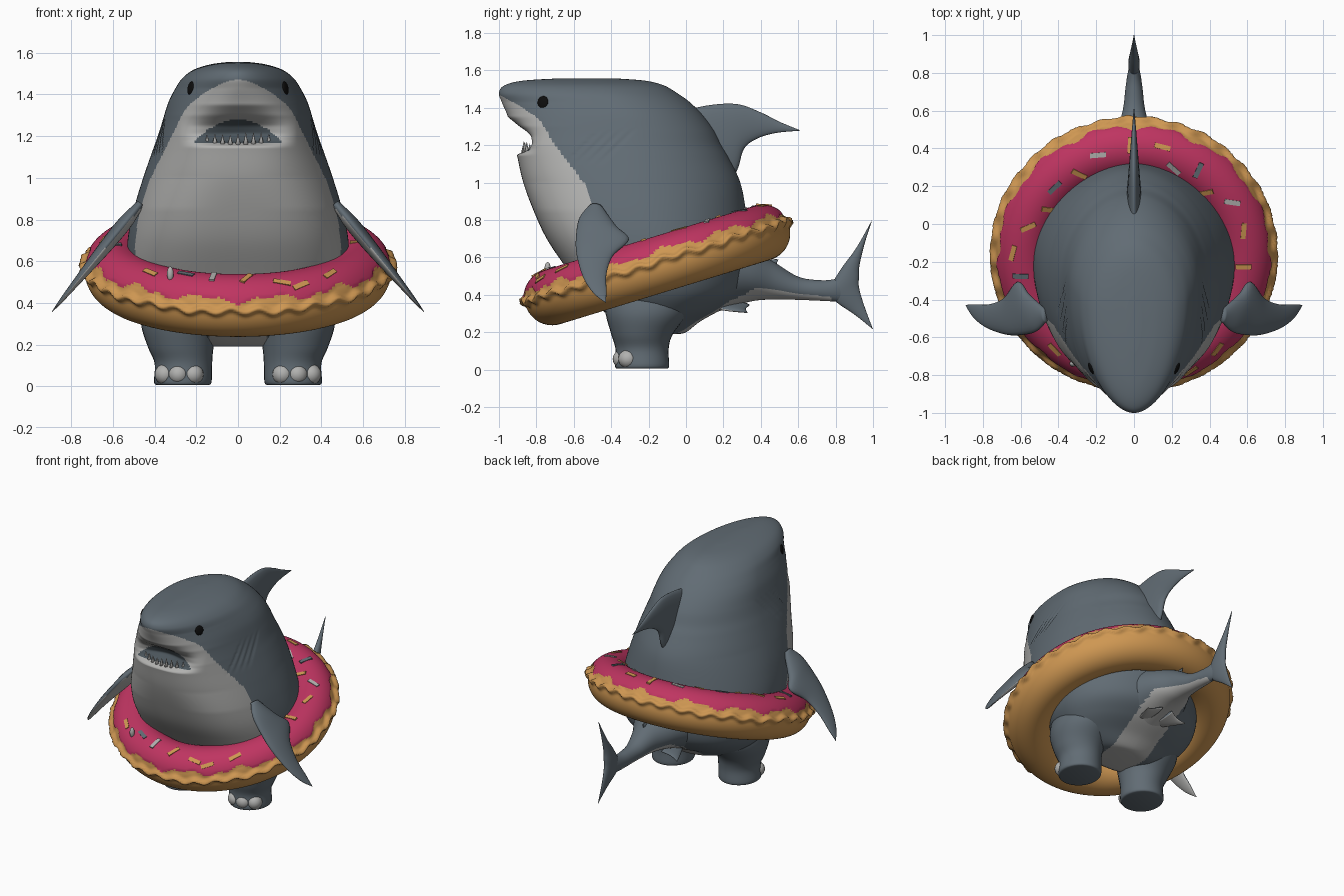
import bpy, bmesh, math, random
from mathutils import Vector, Matrix
from mathutils.bvhtree import BVHTree

if "Cube" in bpy.data.objects:
    bpy.data.objects.remove(bpy.data.objects["Cube"])
random.seed(4)


def material(name, r, g, b):
    m = bpy.data.materials.new(name)
    m.use_nodes = True
    m.diffuse_color = (r, g, b, 1)
    bsdf = m.node_tree.nodes["Principled BSDF"]
    bsdf.inputs["Base Color"].default_value = (r, g, b, 1)
    bsdf.inputs["Roughness"].default_value = 0.7
    return m


slate = material("slate grey", .12, .15, .175)
pale = material("pale grey", .44, .44, .43)
mouth_dark = material("mouth grey", .07, .09, .105)
black = material("eye black", .004, .004, .004)
pink = material("pink icing", .52, .035, .12)
dough = material("tan dough", .62, .31, .085)


def finish(name, bm, mats, rule=None):
    """Turn a bmesh into a smooth object, choosing a material per face."""
    bmesh.ops.recalc_face_normals(bm, faces=bm.faces)
    bm.normal_update()
    for f in bm.faces:
        f.smooth = True
        if rule:
            f.material_index = rule(f.calc_center_median(), f.normal)
    me = bpy.data.meshes.new(name)
    bm.to_mesh(me)
    bm.free()
    for m in mats:
        me.materials.append(m)
    ob = bpy.data.objects.new(name, me)
    bpy.context.collection.objects.link(ob)
    return ob


def resample(rows, n):
    """Smooth interpolation through rows of numbers."""
    out = []
    for i in range(len(rows) - 1):
        a, b = rows[max(i - 1, 0)], rows[i]
        c, d = rows[i + 1], rows[min(i + 2, len(rows) - 1)]
        for k in range(n):
            t = k / n
            out.append([q + t / 2 * (r - p + t * (2 * p - 5 * q + 4 * r - s + t * (3 * (q - r) + s - p)))
                        for p, q, r, s in zip(a, b, c, d)])
    return out + [list(rows[-1])]


def loft(name, rings, mats, rule=None, closed=False):
    bm = bmesh.new()
    loops = [[bm.verts.new(p) for p in ring] for ring in rings]
    n = len(loops[0])
    for a, b in zip(loops, loops[1:] + loops[:1] if closed else loops[1:]):
        for j in range(n):
            k = (j + 1) % n
            bm.faces.new((a[j], a[k], b[k], b[j]))
    if not closed:
        bm.faces.new(loops[0])
        bm.faces.new(loops[-1])
    return finish(name, bm, mats, rule)


def ellipse(centre, a, b, n=24):
    angles = [math.tau * i / n for i in range(n)]
    return [Vector(centre) + Vector(a) * math.cos(t) + Vector(b) * math.sin(t) for t in angles]


def fin(name, rows, place, normal, mats, rule=None):
    """Rows: leading edge point, trailing edge point, half thickness."""
    rings = []
    for l0, l1, t0, t1, th in resample(rows, 6):
        lead, trail = Vector(place(l0, l1)), Vector(place(t0, t1))
        rings.append(ellipse((lead + trail) / 2, (trail - lead) / 2, Vector(normal).normalized() * max(th, .001)))
    return loft(name, rings, mats, rule)


def ball(name, matrix, mat):
    bm = bmesh.new()
    bmesh.ops.create_uvsphere(bm, u_segments=20, v_segments=12, radius=1, matrix=matrix)
    return finish(name, bm, [mat])


# Body: horizontal slices (height, front, back, half width)
slices = resample([
    (.19, -.25, -.05, .1), (.2, -.3, 0, .22), (.26, -.38, .08, .36), (.33, -.46, .2, .44),
    (.42, -.55, .3, .5), (.55, -.645, .33, .535), (.7, -.745, .335, .53), (.85, -.815, .32, .5),
    (1, -.87, .29, .455), (1.13, -.9, .23, .41), (1.2, -.915, .19, .385), (1.28, -.93, .15, .36),
    (1.36, -.955, .09, .335), (1.43, -.985, .02, .3), (1.48, -1, -.05, .265), (1.52, -.97, -.12, .21),
    (1.545, -.87, -.22, .13), (1.557, -.68, -.38, .04)], 10)
mouth_depth = [(1.15, 0), (1.18, .09), (1.21, .13), (1.25, .115), (1.3, .045), (1.35, 0)]
belly_edge = [(.4, -.5), (.6, -.42), (.87, -.5), (.96, -.52), (1.07, -.6), (1.2, -.7), (1.34, -.785), (1.41, -.89), (1.47, -1)]
roundness = [(.1, .65), (.85, .65), (1, .77), (1.2, .7), (1.3, .75), (1.43, 1.08), (1.6, 1.1)]


def lookup(table, z):
    for (z0, v0), (z1, v1) in zip(table, table[1:]):
        if z0 <= z <= z1:
            return v0 + (v1 - v0) * (z - z0) / (z1 - z0)
    return None


def skin(row, t):
    z, front, back, half = row
    w = .5 - .1 * min(max((z - 1) / .4, 0), 1)
    mid = w * front + (1 - w) * back
    s, c = math.sin(t), math.cos(t)
    e = 1.08 if c < 0 else lookup(roundness, z)
    x = half * math.copysign(abs(s) ** e, s)
    y = mid + c * ((front - mid) if c > 0 else (mid - back))
    if c > 0:  # mouth hollow
        y += (lookup(mouth_depth, z) or 0) * max(0, 1 - (x / .28) ** 2) ** 1.5
    u, v = y + .45 - (z - 1.19), z - 1.19  # gill creases
    if abs(u) < .11 and abs(v) < .1:
        x *= 1 - .016 * max(0, math.sin(u * math.tau / .06)) * (1 - (v / .1) ** 2)
    return Vector((x, y, z))


def body_rule(p, n):
    if p.y < -.6 and abs(p.x) < .21 and 1.168 < p.z < 1.175 + .105 * (1 - (p.x / .21) ** 2):
        return 2
    edge = lookup(belly_edge, p.z)
    if edge is not None and p.y < edge and p.z > .45:
        return 1
    return int(p.z < .45 and abs(p.x) < .14 and n.z < -.2)


cols = 240
body = loft("body", [[skin(r, math.tau * i / cols) for i in range(cols)] for r in slices],
            [slate, pale, mouth_dark], body_rule)

# Tail stalk: ellipses along y (y, height, half width, half height)
tail_rows = [(-.3, .42, .36, .2), (-.1, .45, .36, .24), (.05, .48, .32, .215), (.2, .5, .25, .18), (.35, .5, .17, .135),
             (.47, .475, .1, .1), (.6, .435, .06, .062), (.72, .423, .045, .055), (.8, .425, .033, .06), (.88, .44, .012, .07)]
loft("tail_stalk", [ellipse((0, y, z), (w, 0, 0), (0, 0, h), 64) for y, z, w, h in resample(tail_rows, 10)],
     [slate, pale], lambda p, n: int(n.z < -.45 and abs(p.x) < .14 and p.y < .78))


# Fins on the centre line
def upright(y, z):
    return (0, y, z)


fin("dorsal_fin", [(-.1, 1.36, .2, .93, .045), (.1, 1.41, .275, 1.07, .036), (.27, 1.42, .31, 1.18, .028),
                   (.4, 1.375, .38, 1.235, .02), (.5, 1.325, .48, 1.265, .012), (.61, 1.28, .605, 1.277, .002)],
    upright, (1, 0, 0), [slate])
fin("tail_fin", [(1, .215, .998, .22, .002), (.9, .295, .95, .35, .012), (.8, .365, .925, .44, .025),
                 (.77, .43, .925, .5, .03), (.83, .54, .928, .56, .025), (.91, .65, .957, .68, .014), (.995, .8, .994, .796, .002)],
    upright, (1, 0, 0), [slate])
fin("small_tail_fin", [(.38, .54, .5, .5, .016), (.45, .585, .485, .555, .01), (.495, .59, .492, .585, .001)],
    upright, (1, 0, 0), [slate])

# Paired parts
tree = BVHTree.FromPolygons([v.co for v in body.data.vertices], [p.vertices for p in body.data.polygons])
for side, s in (("left", 1), ("right", -1)):
    fin(side + "_flipper", [(.465, -.515, .47, -.45, .02), (.52, -.57, .56, -.37, .034), (.6, -.588, .615, -.305, .034),
                            (.68, -.585, .685, -.39, .028), (.78, -.55, .765, -.425, .018), (.85, -.495, .84, -.425, .01),
                            (.892, -.43, .887, -.428, .002)],
        lambda x, y: (s * x, y, .86 - 1.22 * (x - .48)), (1.22 * s, 0, 1), [slate, pale],
        lambda p, n: int(n.z < -.3))
    fin(side + "_pelvic_fin", [(.04, .1, .04, .34, .02), (.1, .18, .1, .32, .014), (.16, .325, .157, .33, .002)],
        lambda x, y: (s * x, y, .36 - .35 * x), (.35 * s, 0, 1), [slate, pale],
        lambda p, n: int(n.z < 0))
    # Leg: height, centre x, centre y, half width, half depth
    leg_rows = [(.005, .265, -.235, .12, .13), (.02, .265, -.235, .138, .145), (.11, .262, -.235, .138, .142),
                (.19, .275, -.235, .158, .165), (.3, .28, -.21, .185, .22), (.42, .25, -.19, .2, .25)]
    loft(side + "_leg", [ellipse((s * x, y, z), (a, 0, 0), (0, b, 0), 32) for z, x, y, a, b in resample(leg_rows, 5)], [slate])
    for i, (x, y) in enumerate(((.215, -.335), (.285, -.34), (.35, -.31))):
        ball(f"{side}_toe_{i}", Matrix.Translation((s * x, y, .057)) @ Matrix.Diagonal((.05, .052, .05, 1)), pale)
    # Eye pressed onto the head
    hit, normal, _, _ = tree.ray_cast(Vector((s * 2, -.765, 1.43)), Vector((-s, 0, 0)))
    turn = normal.to_track_quat('Z', 'Y').to_matrix().to_4x4()
    ball(side + "_eye", Matrix.Translation(hit) @ turn @ Matrix.Diagonal((.031, .033, .01, 1)), black)

# Lower teeth along the lip
bm = bmesh.new()
lip = [r for r in slices if r[0] > 1.15][0]
for i in range(11):
    x = -.185 + .037 * i
    p = skin(lip, math.asin(x / lip[3]))
    h = random.uniform(.05, .065)
    bmesh.ops.create_cone(bm, segments=8, radius1=.014, radius2=.001, depth=h, cap_ends=True,
                          matrix=Matrix.Translation((x, p.y + .022, 1.155 + h / 2)))
finish("lower_teeth", bm, [pale])

# Swim ring: tilted tube with icing on top and a wavy frill outside
tilt = Matrix.Translation((0, -.153, .557)) @ Matrix.Rotation(math.radians(17), 4, 'X')
major, minor = .588, .148


def icing_edge(t):
    return .5 + .1 * math.sin(13 * t) + .06 * math.sin(29 * t)


def ring_point(t, phi):
    wave = .14 + .07 * math.sin(34 * t) + .03 * math.sin(11 * t)
    r = minor + .03 * math.exp(-((phi - wave) / .1) ** 2)
    if icing_edge(t) < phi < math.pi + .3:
        r += .005
    d = major + r * math.cos(phi)
    return Vector((d * math.cos(t), d * math.sin(t), r * math.sin(phi)))


def ring_rule(p, n):
    q = tilt.inverted() @ p
    t = math.atan2(q.y, q.x)
    phi = math.atan2(q.z, math.hypot(q.x, q.y) - major)
    return int(phi > icing_edge(t) or phi < -2.85)


phis = [-math.pi / 2 + math.tau * j / 90 for j in range(90)]
loft("swim_ring", [[tilt @ ring_point(math.tau * i / 360, f) for f in phis] for i in range(360)],
     [dough, pink], ring_rule, closed=True)

# Sprinkles lying flat on the icing: x and y in hundredths, colour, angle
bm = bmesh.new()
P, T, S = range(3)
spots = [(-19, 37, P, 5), (-29, 27, T, -30), (-42, 20, S, 45), (-45, 8, T, -15), (-56, -1, T, 25), (-64, -15, T, 75),
         (-60, -27, S, 0), (-2, 42, T, 90), (15, 41, T, -15), (21, 30, P, -45), (34, 29, S, 65), (38, 17, T, 20),
         (52, 12, P, -10), (58, -3, T, 85), (58, -22, T, 0), (44, -66, T, 60), (30, -78, T, 45), (-42, -66, T, -50),
         (4, -78, T, 60), (21, -79, T, -5), (-12, -76, P, 80), (-25, -72, S, -30)]
for x, y, kind, turn in spots:
    x, v = x / 100, (y / 100 + .19) / .956
    t = math.atan2(v, x)
    phi = math.acos(max(-.8, min(.75, (math.hypot(x, v) - major) / minor)))
    n = Vector((math.cos(t) * math.cos(phi), math.sin(t) * math.cos(phi), math.sin(phi)))
    along = Matrix.Rotation(math.radians(turn), 3, 'Z') @ Vector((1, 0, 0))
    along = (along - n * along.dot(n)).normalized()
    frame = Matrix((along, n.cross(along), n)).transposed().to_4x4()
    place = tilt @ Matrix.Translation(ring_point(t, phi) - n * .002) @ frame @ Matrix.Diagonal((.085, .026, .011, 1))
    made = bmesh.ops.create_cube(bm, size=1, matrix=place)
    for f in {f for c in made["verts"] for f in c.link_faces}:
        f.material_index = kind
sprinkles = finish("sprinkles", bm, [pale, dough, slate])
for f in sprinkles.data.polygons:
    f.use_smooth = False
ball("standing_sprinkle", Matrix.Translation((-.325, -.74, .54)) @ Matrix.Diagonal((.016, .016, .035, 1)), pale)
